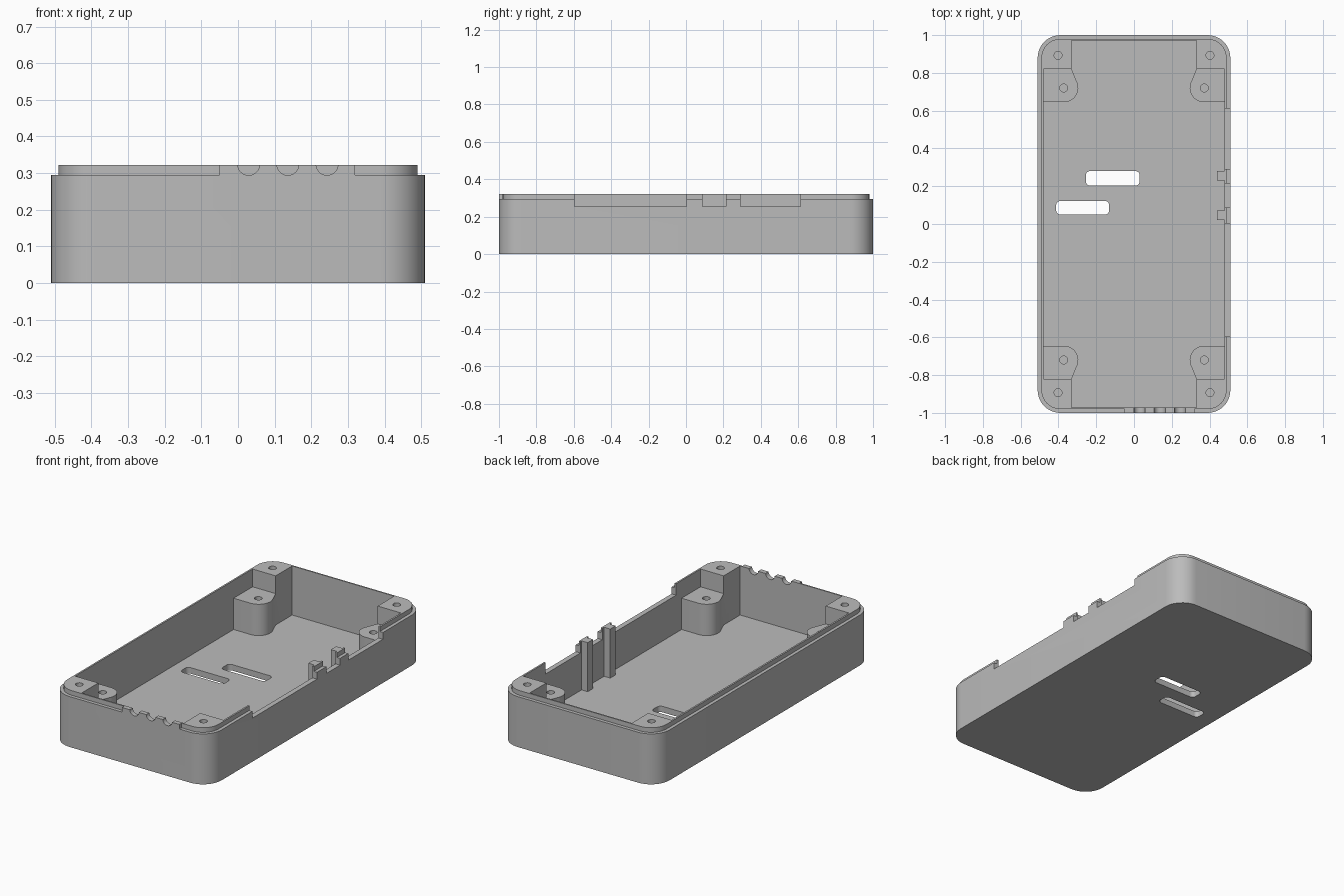
import bpy
import bmesh
from math import cos, sin, pi, radians
from mathutils import Matrix

cube = bpy.data.objects.get("Cube")
if cube:
    bpy.data.objects.remove(cube, do_unlink=True)

grey = bpy.data.materials.new("plain grey plastic")
grey.use_nodes = True
colour = (0.5, 0.5, 0.5, 1)
grey.diffuse_color = colour
grey.node_tree.nodes["Principled BSDF"].inputs["Base Color"].default_value = colour

RIM = 0.322      # top of lip and corner pillars
SHOULDER = 0.295
FLOOR = 0.035
BOSS = 0.218     # top of the lower screw bosses


def prism(name, outline, z0, z1):
    """Extrude a counter-clockwise outline from z0 to z1."""
    bm = bmesh.new()
    face = bm.faces.new([bm.verts.new((x, y, z0)) for x, y in outline])
    top = bmesh.ops.extrude_face_region(bm, geom=[face])["geom"]
    bmesh.ops.translate(bm, vec=(0, 0, z1 - z0),
                        verts=[v for v in top if isinstance(v, bmesh.types.BMVert)])
    bmesh.ops.recalc_face_normals(bm, faces=bm.faces)
    mesh = bpy.data.meshes.new(name)
    bm.to_mesh(mesh)
    bm.free()
    mesh.materials.append(grey)
    obj = bpy.data.objects.new(name, mesh)
    bpy.context.collection.objects.link(obj)
    return obj


def arc(cx, cy, r, a0, a1, steps):
    angles = [radians(a0 + (a1 - a0) * i / steps) for i in range(steps + 1)]
    return [(cx + r * cos(a), cy + r * sin(a)) for a in angles]


def rounded(x0, x1, y0, y1, r, steps=10):
    corners = [(x1 - r, y1 - r), (x0 + r, y1 - r), (x0 + r, y0 + r), (x1 - r, y0 + r)]
    return [p for i, (cx, cy) in enumerate(corners)
            for p in arc(cx, cy, r, 90 * i, 90 * i + 90, steps)]


def box(name, x0, x1, y0, y1, z0, z1):
    return prism(name, [(x0, y0), (x1, y0), (x1, y1), (x0, y1)], z0, z1)


def four_way(quarter):
    """Mirror a side-to-end corner path into a closed outline."""
    out = []
    for sx, sy, step in ((1, 1, 1), (-1, 1, -1), (-1, -1, 1), (1, -1, -1)):
        out += [(sx * x, sy * y) for x, y in quarter[::step]]
    return out


def combine(target, tool, operation):
    mod = target.modifiers.new(operation.lower(), 'BOOLEAN')
    mod.operation = operation
    mod.solver = 'EXACT'
    mod.object = tool
    bpy.ops.object.select_all(action='DESELECT')
    bpy.context.view_layer.objects.active = target
    target.select_set(True)
    bpy.ops.object.modifier_apply(modifier=mod.name)
    bpy.data.objects.remove(tool, do_unlink=True)


# Outer shell, stepped lip and raised cable wall at the front
case = prism("case_body", rounded(-0.51, 0.51, -1, 1, 0.12), 0, SHOULDER)
combine(case, prism("lip", rounded(-0.49, 0.49, -0.98, 0.98, 0.1), 0.1, RIM), 'UNION')
combine(case, box("cable_wall", -0.05, 0.32, -1, -0.95, 0.2, RIM), 'UNION')

# Interior, leaving tall corner pillars and lower rounded bosses
pillar = [(0.48, 0.82), (0.33, 0.82), (0.33, 0.972)]
boss = [(0.48, 0.645)] + arc(0.37, 0.72, 0.075, 270, 158, 10) + pillar[1:]
combine(case, prism("upper_cavity", four_way(pillar), BOSS, 0.5), 'DIFFERENCE')
combine(case, prism("lower_cavity", four_way(boss), FLOOR, 0.4), 'DIFFERENCE')

# Screw holes
for sx in (-1, 1):
    for sy in (-1, 1):
        for x, y in ((0.402, 0.893), (0.372, 0.72)):
            hole = prism("screw_hole", arc(sx * x, sy * y, 0.021, 0, 345, 23), 0.08, 0.5)
            combine(case, hole, 'DIFFERENCE')

# Strap slots through the floor
for x0, x1, y0, y1 in ((-0.255, 0.03, 0.203, 0.28), (-0.412, -0.132, 0.05, 0.122)):
    combine(case, prism("slot", rounded(x0, x1, y0, y1, 0.022, 6), -0.1, 0.1), 'DIFFERENCE')

# Port openings along the left wall
for y0, y1 in ((-0.595, 0.002), (0.088, 0.215), (0.291, 0.612)):
    combine(case, box("port", 0.46, 0.6, y0, y1, 0.255, 0.5), 'DIFFERENCE')

# Half-round cable notches
for x in (0.029, 0.136, 0.243):
    notch = prism("notch", arc(0, 0, 0.03, 0, 345, 23), -0.1, 0.1)
    notch.data.transform(Matrix.Translation((x, -1, 0.324)) @ Matrix.Rotation(pi / 2, 4, 'X'))
    combine(case, notch, 'DIFFERENCE')

# Upright guide posts inside the left wall
for y in (0.047, 0.255):
    combine(case, box("guide_post", 0.44, 0.486, y - 0.025, y + 0.025, 0.02, RIM), 'UNION')

bpy.ops.object.select_all(action='DESELECT')
case.select_set(True)
bpy.context.view_layer.objects.active = case
bpy.ops.object.shade_smooth_by_angle(angle=radians(30))
